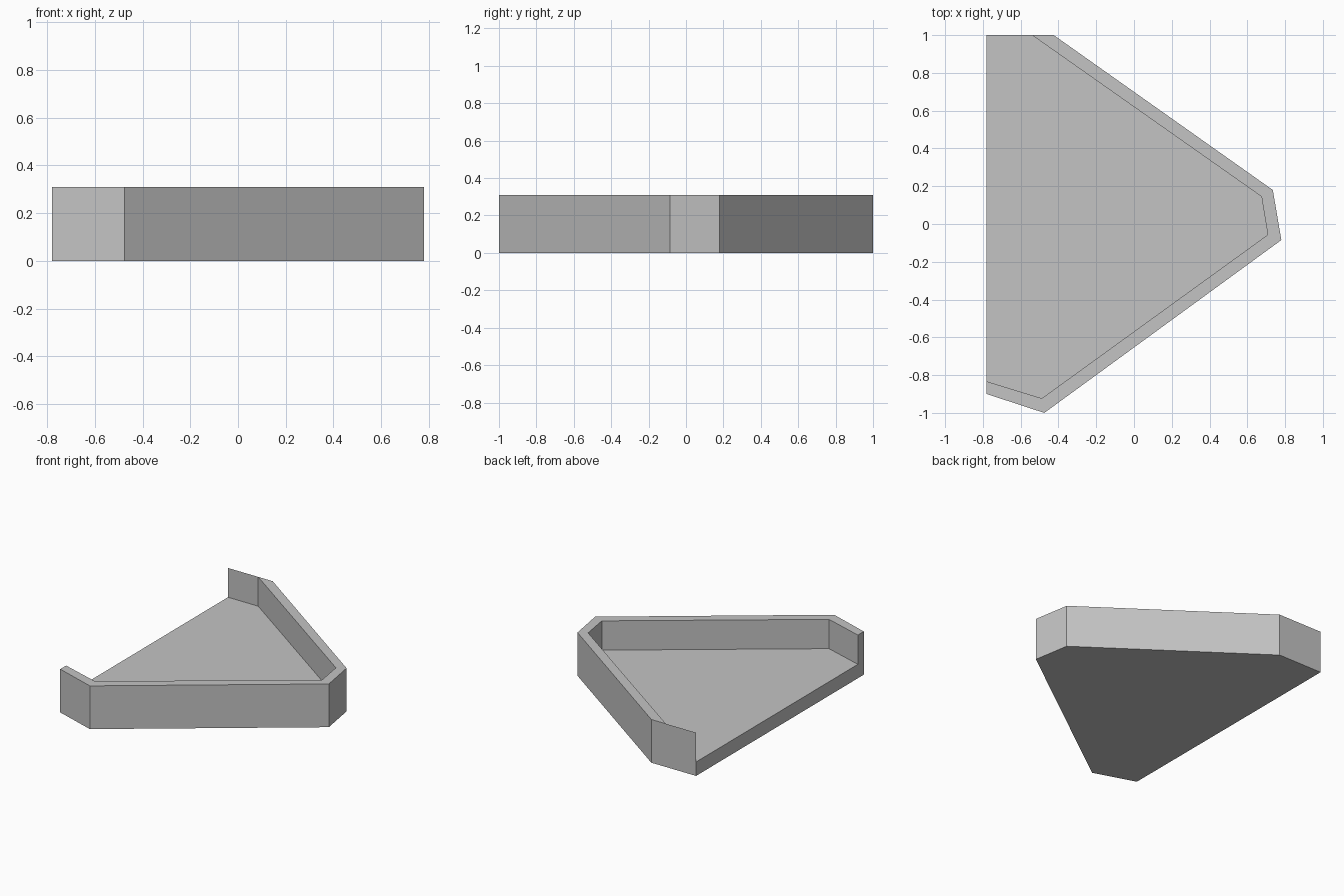
import bpy
import bmesh

cube = bpy.data.objects.get("Cube")
if cube:
    bpy.data.objects.remove(cube, do_unlink=True)

FLOOR, TOP = 0.1, 0.31

# Plan outlines, clockwise from the back corner of the open side
outer = [(-0.78, 1.0), (-0.425, 1.0), (0.735, 0.18),
         (0.78, -0.085), (-0.475, -1.0), (-0.78, -0.9)]
inner = [(-0.54, 1.0), (0.675, 0.145), (0.708, -0.057),
         (-0.488, -0.923), (-0.78, -0.833)]

grey = bpy.data.materials.new("plain grey")
grey.use_nodes = True
colour = (0.55, 0.55, 0.55, 1.0)
grey.diffuse_color = colour
grey.node_tree.nodes["Principled BSDF"].inputs["Base Color"].default_value = colour

bm = bmesh.new()


def face(*corners):
    """Add one flat face from (plan point, height) pairs."""
    bm.faces.new([bm.verts.new((p[0], p[1], z)) for p, z in corners])


def wall(a, b, low, high):
    face((a, low), (b, low), (b, high), (a, high))


# Underside and recessed floor
face(*[(p, 0.0) for p in outer])
face(*[(p, FLOOR) for p in reversed([outer[0]] + inner)])

# Outer walls, including the thin sheet at the back corner
for a, b in zip(outer, outer[1:]):
    wall(b, a, 0.0, TOP)

# Inner walls and the rim between both outlines
rim = outer[1:]
for k in range(len(inner) - 1):
    wall(inner[k], inner[k + 1], FLOOR, TOP)
    face((rim[k], TOP), (inner[k], TOP), (inner[k + 1], TOP), (rim[k + 1], TOP))

# Open side: floor edge and wall end in one face
face((outer[0], 0.0), (outer[-1], 0.0), (outer[-1], TOP),
     (inner[-1], TOP), (inner[-1], FLOOR), (outer[0], FLOOR))

bmesh.ops.remove_doubles(bm, verts=bm.verts[:], dist=0.0001)
mesh = bpy.data.meshes.new("walled_tray")
bm.to_mesh(mesh)
bm.free()
mesh.materials.append(grey)
tray = bpy.data.objects.new("walled_tray", mesh)
bpy.context.collection.objects.link(tray)
